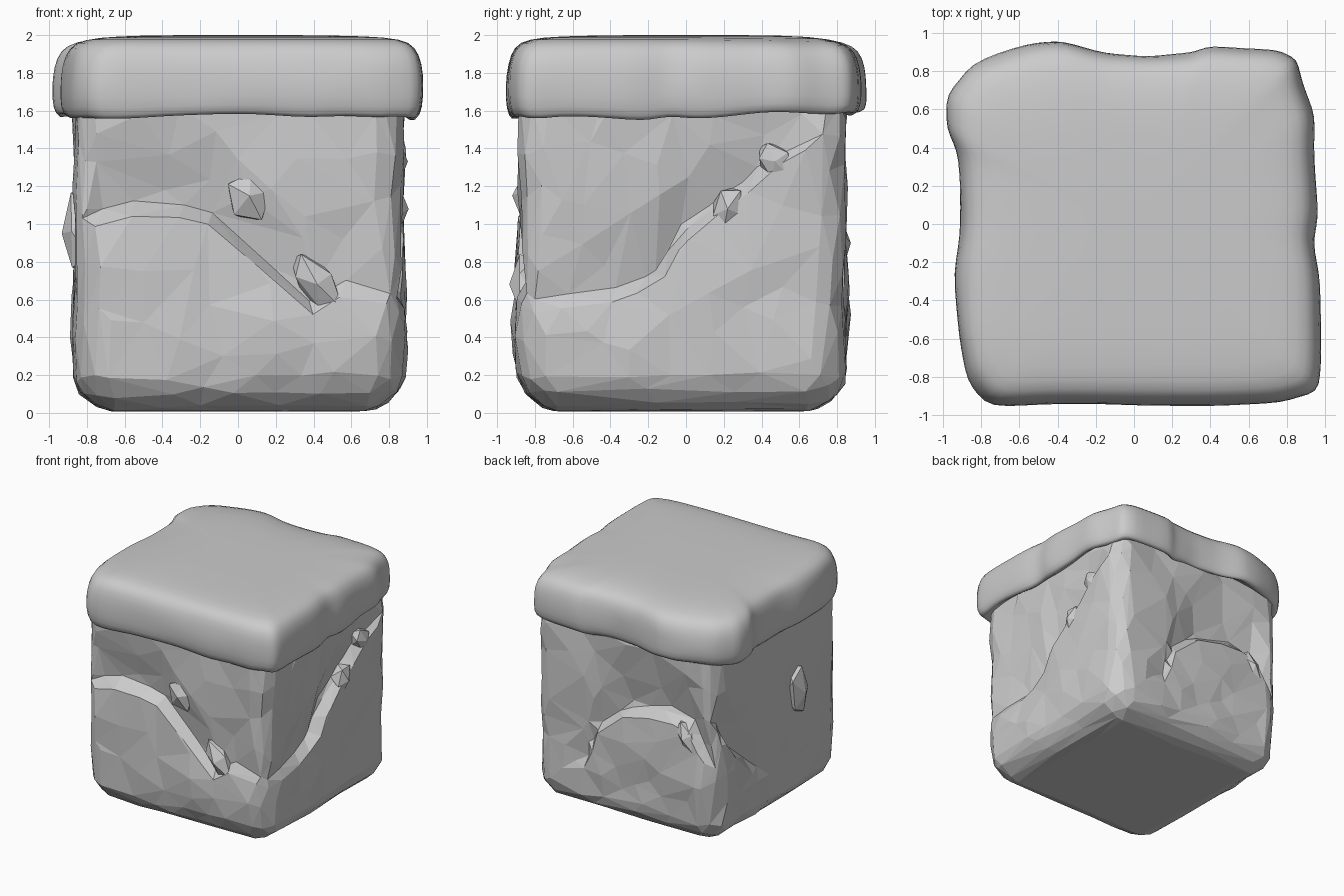
import bpy, bmesh, math, random
from mathutils import Vector, Matrix, noise

if "Cube" in bpy.data.objects:
    bpy.data.objects.remove(bpy.data.objects["Cube"])

random.seed(4)

def make(name, bm):
    bmesh.ops.recalc_face_normals(bm, faces=bm.faces)
    me = bpy.data.meshes.new(name)
    bm.to_mesh(me)
    bm.free()
    ob = bpy.data.objects.new(name, me)
    bpy.context.scene.collection.objects.link(ob)
    return ob

def lerp_line(pts, u):
    if u <= pts[0][0]:
        return pts[0][1:]
    for a, b in zip(pts, pts[1:]):
        if u <= b[0]:
            t = (u - a[0]) / (b[0] - a[0])
            return [p + (q - p) * t for p, q in zip(a[1:], b[1:])]
    return pts[-1][1:]

# Ledge on each side: (position along side, height, depth of the hollow above it)
LEDGES = {
    'front': [(-.9, .98, .06), (-.77, 1.0, .09), (-.5, 1.06, .1), (-.15, 1.02, .1), (.12, .78, .09),
              (.38, .52, .06), (.55, .62, .04), (.68, .6, .04), (.9, .55, .03)],
    'right': [(-.9, .5, .04), (-.6, .57, .05), (-.4, .6, .07), (-.15, .69, .1), (0, .94, .1),
              (.35, 1.17, .08), (.6, 1.38, .04), (.75, 1.5, .0)],
    'back': [(-.9, .55, .06), (-.75, .75, .08), (-.6, .97, .1), (-.35, 1.01, .11), (0, .95, .1),
             (.25, .75, .07), (.36, .4, .04), (.6, .3, .0)],
    'left': [(-.8, .2, .0), (.0, .3, .0), (.2, .38, .03), (.6, .75, .08), (.75, 1.0, .07), (.9, 1.2, .03)],
}

def push(side, u, z):
    h, depth = lerp_line(LEDGES[side], u)
    d = z - h
    if d > 0:
        out = -depth * math.exp(-(d / .33) ** 2) * min(1, d / .06)
    else:
        out = depth * .15 * math.sin(math.pi * min(1, -d / .6))
    return out * max(0, min(1, (.84 - abs(u)) / .12))

# Earth block: fine rounded box, carved on four sides, then reduced to facets
bm = bmesh.new()
bmesh.ops.create_cube(bm, size=2)
bmesh.ops.subdivide_edges(bm, edges=bm.edges, cuts=39, use_grid_fill=True)
half, mid = Vector((.868, .862, .86)), Vector((.003, -.022, .868))
for v in bm.verts:
    c = v.co.copy()
    r = .16 + .07 * max(0, -c.z)
    p = Vector([c[i] * half[i] for i in range(3)])
    inner = Vector([max(-half[i] + r, min(half[i] - r, p[i])) for i in range(3)])
    q = inner + (p - inner).normalized() * r + mid
    s = Vector((0, 0, 0))
    if c.y < -.99: s.y -= push('front', q.x, q.z)
    if c.y > .99: s.y += push('back', q.x, q.z)
    if c.x > .99: s.x += push('right', q.y, q.z)
    if c.x < -.99: s.x -= push('left', q.y, q.z)
    # swelling of the foot towards the front
    swell = math.exp(-((q.z - .38) / .2) ** 2)
    s.y -= .02 * swell * max(0, -c.y)
    s.x += .01 * swell * max(0, c.x)
    n = noise.noise_vector(q * 2.2 + Vector((3, 7, 1))) * .018 + noise.noise_vector(q * 5) * .012
    n.z *= .2 if abs(c.z) > .9 else 1
    v.co = q + s + n
for v in bm.verts:
    v.co.z = max(.008, v.co.z)
bmesh.ops.triangulate(bm, faces=bm.faces)
block = make('earth_block', bm)
dec = block.modifiers.new('facets', 'DECIMATE')
dec.ratio = .042

# Embedded stones
def stone(name, loc, size, normal, tilt):
    bm = bmesh.new()
    bmesh.ops.create_icosphere(bm, subdivisions=1, radius=1)
    for v in bm.verts:
        v.co *= random.uniform(.85, 1.1)
    z = Vector((0, 0, 1))
    n = Vector(normal)
    side = z.cross(n)
    basis = Matrix((side, z, n)).transposed().to_4x4()
    m = Matrix.Translation(loc) @ basis @ Matrix.Rotation(tilt, 4, 'Z') @ Matrix.Diagonal((*size, 1))
    bm.transform(m)
    make(name, bm)

F, R, B, L = (0, -1, 0), (1, 0, 0), (0, 1, 0), (-1, 0, 0)
stone('stone_front_upper', (.06, -.81, 1.15), (.13, .15, .12), F, .2)
stone('stone_front_lower', (.42, -.84, .68), (.1, .21, .09), F, .65)
stone('stone_right_lower', (.82, .22, 1.08), (.09, .13, .09), R, -.4)
stone('stone_right_upper', (.83, .47, 1.33), (.09, .13, .08), R, .6)
stone('stone_back', (-.57, .79, .9), (.08, .17, .09), B, .5)
stone('stone_left', (-.84, -.3, .95), (.13, .25, .1), L, .1)

# Soft cap: irregular outline lofted through rounded rings
outline = [(-.93, -.6), (-.88, -.82), (-.75, -.96), (-.4, -.945), (0, -.95), (.4, -.955), (.78, -.94),
           (.97, -.89), (.985, -.7), (.98, -.3), (.945, -.1), (.965, .07), (.945, .35), (.95, .57), (.89, .73),
           (.86, .87), (.75, .915), (.4, .935), (.3, .90), (.08, .885), (-.15, .9), (-.38, .965),
           (-.55, .945), (-.86, .84), (-.98, .68), (-.985, .5), (-.92, .35), (-.91, 0), (-.94, -.25)]
fine = []
for a, b in zip(outline, outline[1:] + outline[:1]):
    fine += [a, ((a[0] + b[0]) / 2, (a[1] + b[1]) / 2)]
rings = [(.8, 1.66), (.92, 1.56), (.965, 1.54), (.995, 1.6), (1, 1.73), (.988, 1.85), (.955, 1.94),
         (.88, 1.98), (.7, 1.995), (.35, 2.0)]
bm = bmesh.new()
loops = []
N = len(fine)
for k, (s, z) in enumerate(rings):
    loop = []
    for x, y in fine:
        p = Vector((x * s, y * s, z))
        low = max(0, 1 - k / 5)
        chip = noise.noise(Vector((x, y, 0)) * 4.5)
        p.z += low * (.07 * chip + .02 + .03 * max(0, y + .4))
        p.z -= .025 * max(0, y * .5 + .2 - x * .2) * (3 < k < 8)
        if 1 < k < 6:
            ripple = .016 * noise.noise(Vector((x * 6, y * 6, z * 5)))
            p.x *= 1 + ripple
            p.y *= 1 + ripple
        loop.append(bm.verts.new(p))
    loops.append(loop)
for a, b in zip(loops, loops[1:]):
    for i in range(N):
        j = (i + 1) % N
        bm.faces.new((a[i], a[j], b[j], b[i]))
for loop, z in ((loops[0], 1.66), (loops[-1], 2.0)):
    c = bm.verts.new((0, 0, z))
    for i in range(N):
        bm.faces.new((loop[i], loop[(i + 1) % N], c))
cap = make('soft_cap', bm)
for p in cap.data.polygons:
    p.use_smooth = True
sub = cap.modifiers.new('smooth', 'SUBSURF')
sub.levels = sub.render_levels = 1
